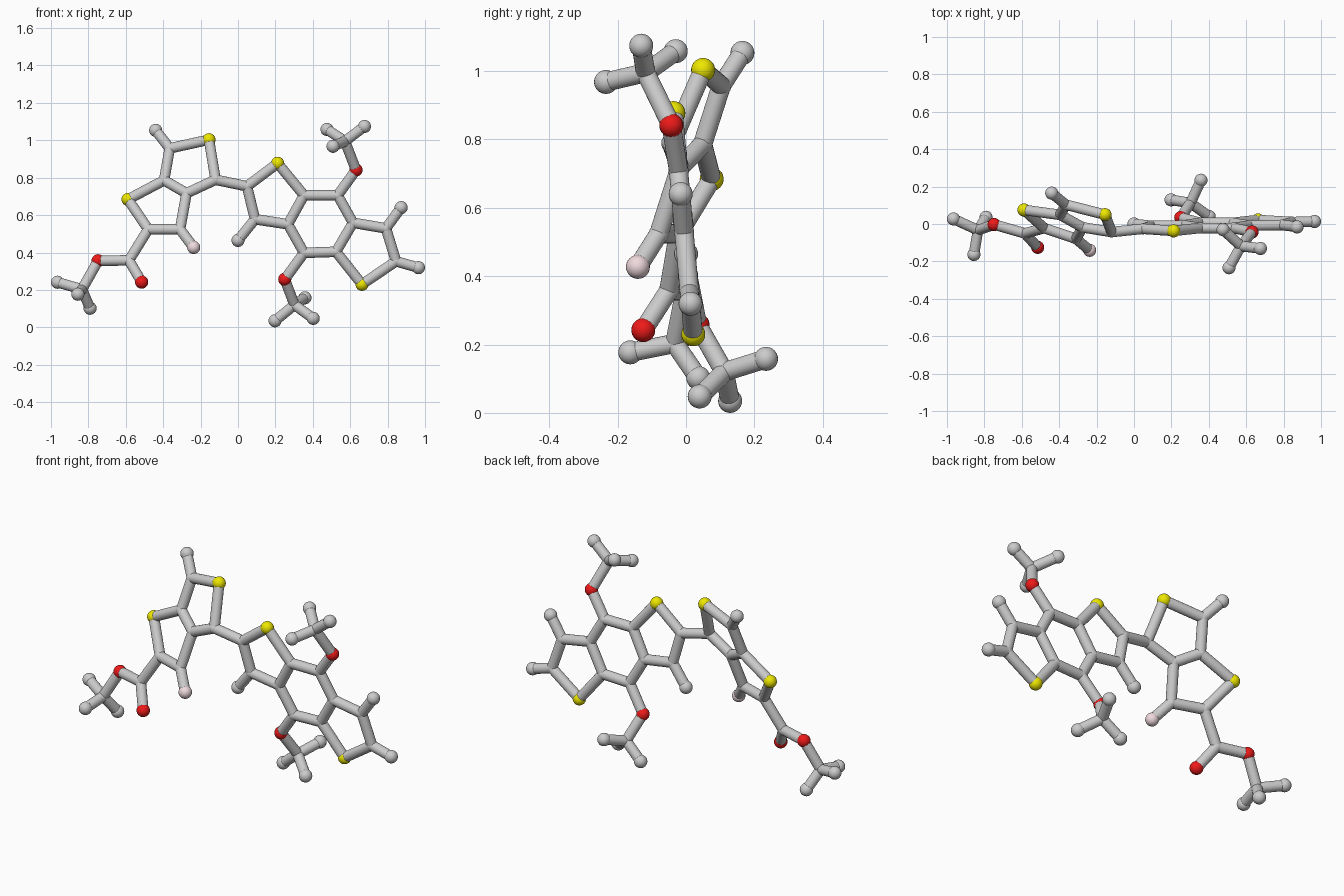
import bpy
from mathutils import Vector

if "Cube" in bpy.data.objects:
    bpy.data.objects.remove(bpy.data.objects["Cube"])

STICK, BALL, JOINT = 0.028, 0.035, 0.0295


def tilt_a(x, z):
    # plane of the left fused ring pair
    return (x, 0.05 - 0.337 * (x + 0.155) + 0.379 * (z - 1.003), z)


def tilt_b(x, z):
    # plane of the right fused ring trio
    return (x, 0.042 - 0.09 * z, z)


# Atom positions: first letter(s) of the name give the kind
atoms = {
    # left ring pair
    "s1": tilt_a(-.155, 1.003), "c2": tilt_a(-.365, .957), "c3": tilt_a(-.395, .786),
    "s2": tilt_a(-.588, .684), "c4": tilt_a(-.48, .524), "c5": tilt_a(-.31, .524),
    "c6": tilt_a(-.275, .717), "c7": tilt_a(-.12, .789),
    "h2": tilt_a(-.44, 1.053), "f5": tilt_a(-.237, .427),
    # ester arm
    "c20": tilt_a(-.583, .358), "o20": (-.515, -.125, .242), "o21": (-.748, -.003, .356),
    "c21": (-.834, -.033, .203), "h21": (-.965, .027, .241),
    "h22": (-.791, .036, .102), "h23": (-.856, -.163, .177),
    # right ring trio
    "s3": tilt_b(.212, .877), "c8": tilt_b(.048, .754), "c9": tilt_b(.091, .578),
    "c10": tilt_b(.267, .551), "c11": tilt_b(.353, .706), "c12": tilt_b(.533, .706),
    "c13": tilt_b(.615, .559), "c14": tilt_b(.524, .404), "c15": tilt_b(.353, .398),
    "c16": tilt_b(.791, .529), "c17": tilt_b(.845, .353), "s4": tilt_b(.663, .23),
    "h9": tilt_b(0, .465), "h16": tilt_b(.872, .64), "h17": tilt_b(.965, .319),
    # upper methoxy arm
    "o30": (.631, -.043, .841), "c30": (.572, -.118, .995), "h31": (.676, -.131, 1.074),
    "h32": (.476, -.03, 1.058), "h33": (.508, -.234, .968),
    # lower methoxy arm
    "o40": (.25, .034, .257), "c40": (.302, .112, .12), "h41": (.198, .129, .035),
    "h42": (.402, .04, .048), "h43": (.358, .234, .158),
}

# Each chain is a run of consecutive bonds
chains = """s1 c2 c3 c6 c7 s1
c3 s2 c4 c5 c6
c2 h2
c5 f5
c4 c20 o21 c21 h21
c20 o20
h22 c21 h23
c7 c8 s3 c11 c10 c9 c8
c11 c12 c13 c14 c15 c10
c13 c16 c17 s4 c14
c9 h9
c16 h16
c17 h17
c12 o30 c30 h31
h32 c30 h33
c15 o40 c40 h41
h42 c40 h43"""

names = {"s": "yellow_ball", "o": "red_ball", "f": "pink_ball",
         "h": "end_ball", "c": "joint_ball"}


def make_material(name, rgb):
    m = bpy.data.materials.new(name)
    m.diffuse_color = (*rgb, 1)
    m.use_nodes = True
    m.node_tree.nodes["Principled BSDF"].inputs["Base Color"].default_value = m.diffuse_color
    return m


mats = {"s": make_material("yellow", (0.85, 0.8, 0.0)),
        "o": make_material("red", (0.85, 0.01, 0.01)),
        "f": make_material("pink", (0.87, 0.7, 0.73))}


def finish(name):
    bpy.context.object.name = name
    bpy.ops.object.shade_smooth_by_angle()


# Balls
for key, p in atoms.items():
    kind = key[0]
    bpy.ops.mesh.primitive_uv_sphere_add(segments=24, ring_count=16, location=p,
                                         radius=JOINT if kind == "c" else BALL)
    if kind in mats:
        bpy.context.object.data.materials.append(mats[kind])
    finish(names[kind])

# Sticks
for chain in chains.splitlines():
    run = chain.split()
    for a, b in zip(run, run[1:]):
        pa, pb = Vector(atoms[a]), Vector(atoms[b])
        d = pb - pa
        bpy.ops.mesh.primitive_cylinder_add(
            vertices=24, radius=STICK, depth=d.length, location=(pa + pb) / 2,
            rotation=d.to_track_quat('Z', 'Y').to_euler())
        finish("stick")
